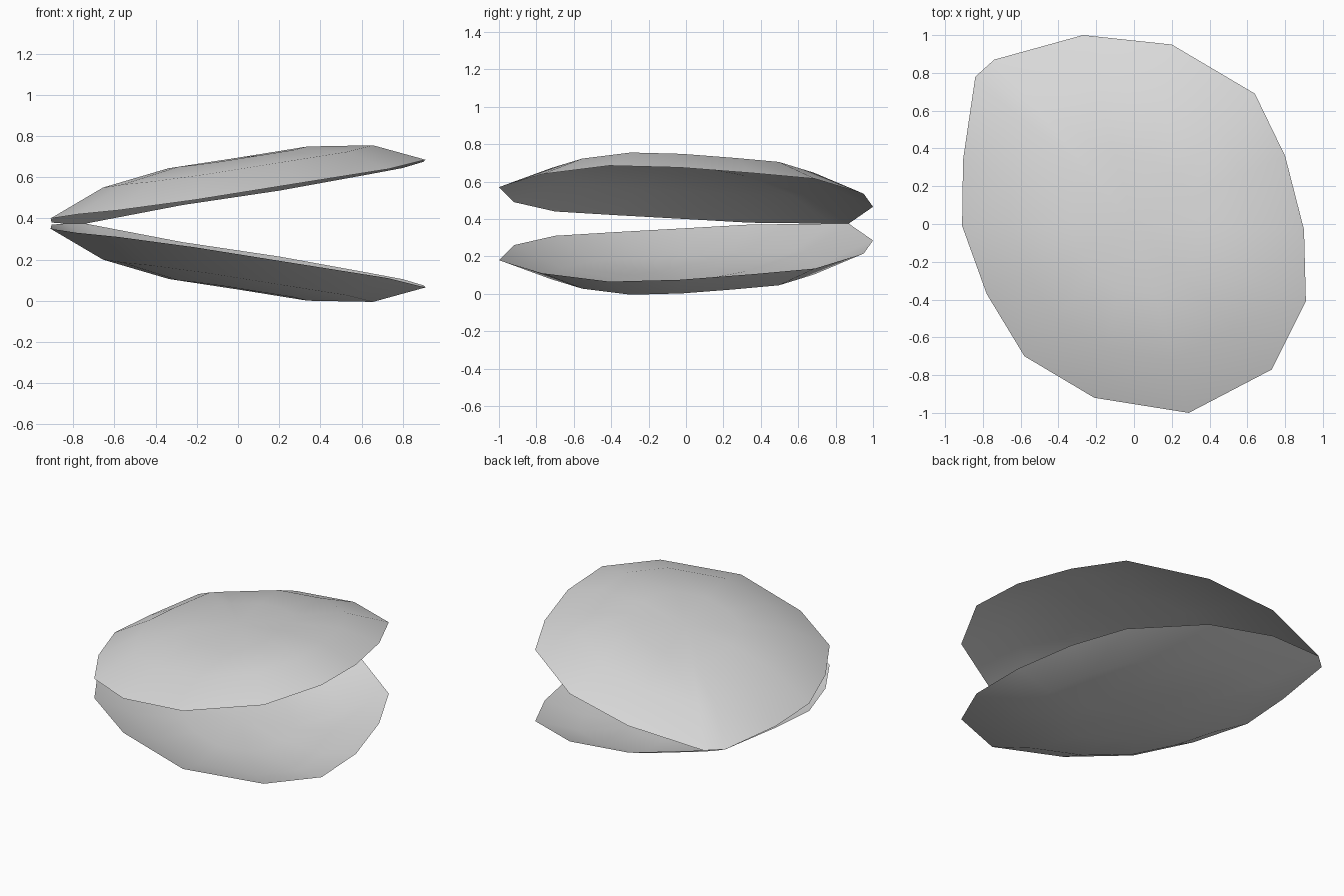
import bpy
import bmesh
import math
from mathutils import Vector

cube = bpy.data.objects.get("Cube")
if cube:
    bpy.data.objects.remove(cube, do_unlink=True)

# Shell colour
grey = bpy.data.materials.new("shell_grey")
grey.use_nodes = True
grey.diffuse_color = (0.7, 0.7, 0.7, 1)
grey.node_tree.nodes["Principled BSDF"].inputs["Base Color"].default_value = (0.7, 0.7, 0.7, 1)

# Rim of the upper valve, running clockwise as seen from above
RIM = [Vector(p) for p in (
    (-0.27, 1.0, 0.465), (0.20, 0.95, 0.535), (0.64, 0.69, 0.615),
    (0.80, 0.36, 0.645), (0.90, -0.03, 0.675), (0.91, -0.41, 0.685),
    (0.73, -0.77, 0.64), (0.29, -1.0, 0.57), (-0.21, -0.92, 0.49),
    (-0.58, -0.70, 0.44), (-0.78, -0.37, 0.42), (-0.91, -0.01, 0.40),
    (-0.905, 0.34, 0.38), (-0.84, 0.78, 0.375), (-0.74, 0.87, 0.375))]
CENTRE = Vector((0, 0, 0.525))
RINGS = ((0.72, 0.115), (0.37, 0.165))   # scale toward centre, dome height
CROWN = 0.17
HINGE = 0.375


def dome(bm, rim, depth):
    """Faces from the rim up to the crown; depth scales the bulge."""
    n = len(rim)
    outer = rim
    faces = []
    for scale, height in RINGS:
        inner = []
        for v in rim:
            p = CENTRE.lerp(v.co, scale)
            p.z += height * depth
            inner.append(bm.verts.new(p))
        for i in range(n):
            j = (i + 1) % n
            faces.append(bm.faces.new((outer[i], outer[j], inner[j], inner[i])))
        outer = inner
    top = bm.verts.new(CENTRE + Vector((0, 0, CROWN * depth)))
    for i in range(n):
        faces.append(bm.faces.new((outer[i], outer[(i + 1) % n], top)))
    return faces


def valve(name, flip):
    bm = bmesh.new()
    rim = [bm.verts.new(p) for p in RIM]
    dome(bm, rim, 1.0)      # outer skin
    dome(bm, rim, 0.97)     # inner skin
    if flip:
        for v in bm.verts:
            v.co.z = 2 * HINGE - v.co.z
    bmesh.ops.recalc_face_normals(bm, faces=bm.faces)
    mesh = bpy.data.meshes.new(name)
    bm.to_mesh(mesh)
    bm.free()
    mesh.materials.append(grey)
    obj = bpy.data.objects.new(name, mesh)
    bpy.context.collection.objects.link(obj)
    bpy.ops.object.select_all(action='DESELECT')
    obj.select_set(True)
    bpy.context.view_layer.objects.active = obj
    bpy.ops.object.shade_smooth_by_angle(angle=math.radians(60))


# Two mirrored valves meeting at the hinge
valve("upper_shell", False)
valve("lower_shell", True)
